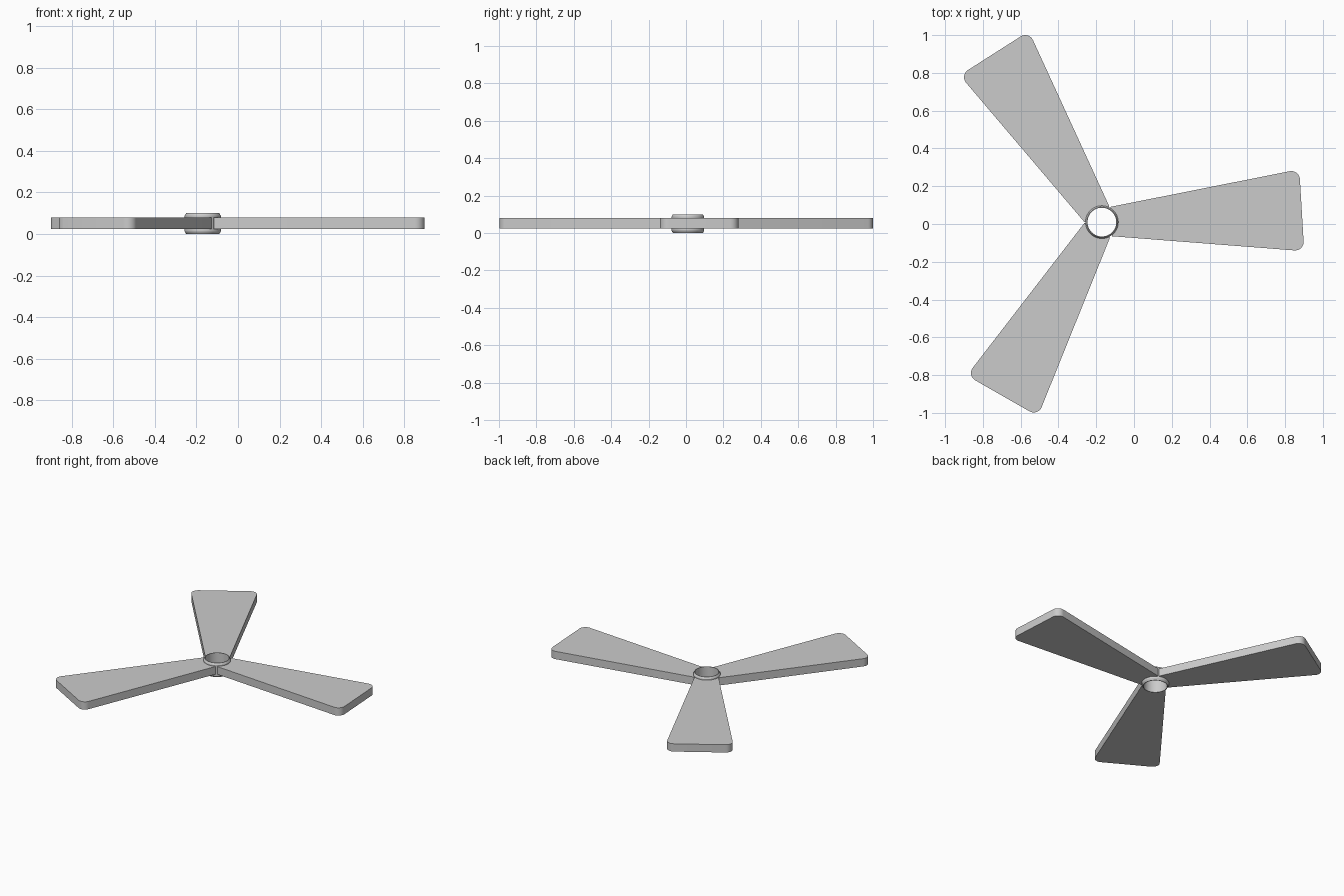
import bpy, bmesh, math
from mathutils import Vector, Matrix

if "Cube" in bpy.data.objects:
    bpy.data.objects.remove(bpy.data.objects["Cube"])

HUB = Vector((-0.17, 0.01, 0))


def finish(name, bm):
    bmesh.ops.recalc_face_normals(bm, faces=bm.faces)
    me = bpy.data.meshes.new(name)
    bm.to_mesh(me)
    bm.free()
    ob = bpy.data.objects.new(name, me)
    bpy.context.collection.objects.link(ob)
    bpy.ops.object.select_all(action='DESELECT')
    bpy.context.view_layer.objects.active = ob
    ob.select_set(True)
    bpy.ops.object.shade_smooth_by_angle(angle=math.radians(30))
    return ob


def arc(cx, cy, r, a0, a1, n):
    return [(cx + r * math.cos(math.radians(a0 + (a1 - a0) * i / n)),
             cy + r * math.sin(math.radians(a0 + (a1 - a0) * i / n))) for i in range(n + 1)]


# Hub: thin open ring with chamfered rims
def hub():
    profile = [(0.076, 0), (0.080, 0), (0.087, 0.012), (0.087, 0.088),
               (0.080, 0.1), (0.076, 0.1)]
    n = 48
    bm = bmesh.new()
    rings = [[bm.verts.new(HUB + Vector((r * math.cos(2 * math.pi * i / n),
                                         r * math.sin(2 * math.pi * i / n), z)))
              for i in range(n)] for r, z in profile]
    for k, a in enumerate(rings):
        b = rings[(k + 1) % len(rings)]
        for i in range(n):
            j = (i + 1) % n
            bm.faces.new((a[i], a[j], b[j], b[i]))
    finish("hub", bm)


# Blade: flat wedge, rounded at the tip, curved root against the hub
def blade(name, angle):
    length, tip, root_x, root_y, r = 1.06, 0.217, 0.05, 0.078, 0.045
    slope = math.atan2(tip - root_y, length - root_x)
    cx = length - r
    cy = root_y + (cx - root_x) * math.tan(slope) - r / math.cos(slope)
    edge = 90 + math.degrees(slope)
    outline = [(root_x, -root_y)]
    outline += arc(cx, -cy, r, -edge, 0, 8)
    outline += arc(cx, cy, r, 0, edge, 8)
    outline += [(root_x, root_y)]
    outline += arc(0, 0, 0.084, 56, -56, 12)
    bm = bmesh.new()
    face = bm.faces.new([bm.verts.new((x, y, 0.025)) for x, y in outline])
    top = bmesh.ops.extrude_face_region(bm, geom=[face])["geom"]
    bmesh.ops.translate(bm, vec=(0, 0, 0.055),
                        verts=[v for v in top if isinstance(v, bmesh.types.BMVert)])
    bm.transform(Matrix.Translation(HUB) @ Matrix.Rotation(math.radians(angle), 4, 'Z'))
    finish(name, bm)


hub()
for name, angle in (("blade_right", 3.4), ("blade_back", 122.5), ("blade_front", 240.2)):
    blade(name, angle)
